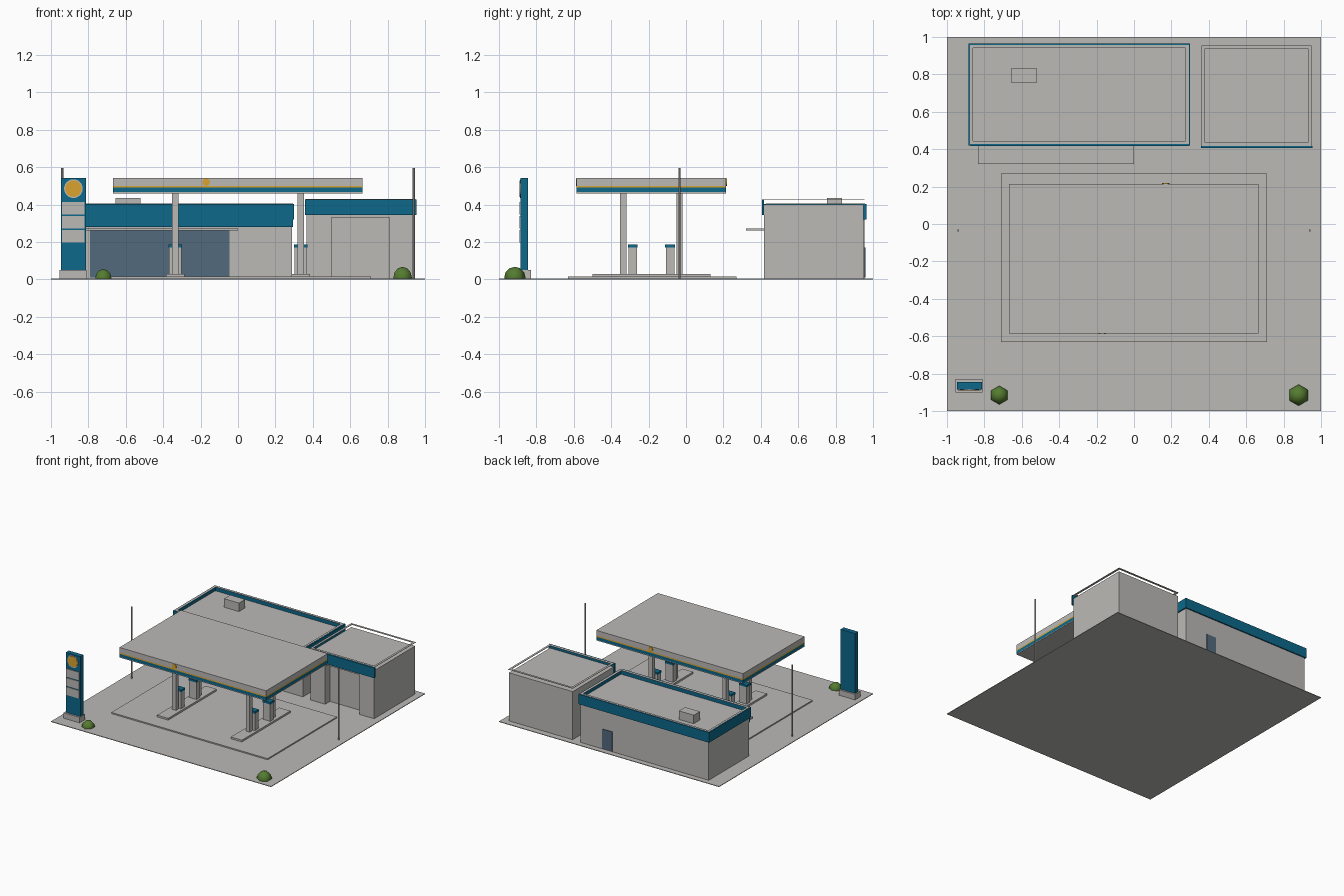
import bpy, bmesh, math

cube = bpy.data.objects.get("Cube")
if cube:
    bpy.data.objects.remove(cube, do_unlink=True)


def material(name, rgb):
    m = bpy.data.materials.new(name)
    m.use_nodes = True
    m.diffuse_color = (*rgb, 1)
    m.node_tree.nodes["Principled BSDF"].inputs["Base Color"].default_value = (*rgb, 1)
    return m


GREY = material("concrete grey", (0.50, 0.49, 0.47))
TEAL = material("teal", (0.004, 0.14, 0.26))
YELLOW = material("amber yellow", (0.70, 0.37, 0.03))
GLASS = material("window blue", (0.084, 0.144, 0.20))
GREEN = material("shrub green", (0.09, 0.20, 0.03))


def finish(name, bm, mat):
    me = bpy.data.meshes.new(name)
    bm.normal_update()
    bm.to_mesh(me)
    bm.free()
    me.materials.append(mat)
    ob = bpy.data.objects.new(name, me)
    bpy.context.collection.objects.link(ob)
    return ob


def add_box(bm, x, y, z):
    verts = bmesh.ops.create_cube(bm, size=1)["verts"]
    for v in verts:
        for i, (lo, hi) in enumerate((x, y, z)):
            v.co[i] = hi if v.co[i] > 0 else lo


def box(name, x, y, z, mat=GREY):
    bm = bmesh.new()
    add_box(bm, x, y, z)
    return finish(name, bm, mat)


def ring(name, x, y, z, t, mat):
    """Rectangular frame of wall thickness t."""
    bm = bmesh.new()
    for ys in ((y[0], y[0] + t), (y[1] - t, y[1])):
        add_box(bm, x, ys, z)
    for xs in ((x[0], x[0] + t), (x[1] - t, x[1])):
        add_box(bm, xs, (y[0] + t, y[1] - t), z)
    return finish(name, bm, mat)


def cylinder(name, at, r, depth, mat, sides=24, upright=True):
    bm = bmesh.new()
    bmesh.ops.create_cone(bm, cap_ends=True, segments=sides, radius1=r, radius2=r, depth=depth)
    ob = finish(name, bm, mat)
    ob.location = at
    if not upright:
        ob.rotation_euler.x = math.pi / 2
    return ob


# Ground and forecourt
box("ground", (-1, 1), (-1, 1), (0, 0.005))
box("forecourt_slab", (-0.71, 0.71), (-0.63, 0.27), (0.005, 0.015))

# Canopy in stacked colour bands
cx, cy = (-0.668, 0.665), (-0.585, 0.215)
for name, z, mat in (("canopy_soffit", (0.46, 0.466), GREY),
                     ("canopy_teal_band", (0.466, 0.49), TEAL),
                     ("canopy_yellow_stripe", (0.49, 0.50), YELLOW),
                     ("canopy_top", (0.50, 0.543), GREY)):
    box(name, cx, cy, z, mat)
for side, y in ((-1, cy[0]), (1, cy[1])):
    cylinder("canopy_badge", (side * 0.17, y, 0.52), 0.02, 0.008, YELLOW, upright=False)

# Pump islands with columns and pumps
for x in (-0.335, 0.335):
    box("pump_island", (x - 0.05, x + 0.05), (-0.5, 0.13), (0.015, 0.03))
    for y in (-0.335, -0.035):
        box("canopy_column", (x - 0.018, x + 0.018), (y - 0.017, y + 0.017), (0.03, 0.46))
    for y in (-0.285, -0.085):
        box("pump_body", (x - 0.033, x + 0.033), (y - 0.023, y + 0.023), (0.03, 0.17))
        box("pump_cap", (x - 0.036, x + 0.036), (y - 0.026, y + 0.026), (0.17, 0.186), TEAL)

# Store with parapet fascia
box("store_walls", (-0.875, 0.29), (0.43, 0.955), (0.005, 0.365))
ring("store_fascia", (-0.885, 0.30), (0.42, 0.965), (0.32, 0.403), 0.01, TEAL)
box("store_front_fascia", (-0.875, 0.295), (0.416, 0.43), (0.28, 0.403), TEAL)
ring("store_coping", (-0.878, 0.293), (0.427, 0.958), (0.402, 0.405), 0.018, GREY)
box("store_window", (-0.79, -0.045), (0.423, 0.43), (0.01, 0.26), GLASS)
box("store_awning", (-0.835, 0), (0.32, 0.43), (0.262, 0.273))
box("store_back_door", (0.0, 0.09), (0.955, 0.96), (0.01, 0.17), GLASS)
box("roof_unit", (-0.655, -0.52), (0.755, 0.835), (0.365, 0.435))

# Service bay with recessed door
box("bay_walls", (0.365, 0.945), (0.48, 0.95), (0.005, 0.40))
for name, x, z in (("bay_left_pier", (0.81, 0.945), (0.005, 0.40)),
                   ("bay_right_pier", (0.365, 0.5), (0.005, 0.40)),
                   ("bay_lintel", (0.5, 0.81), (0.33, 0.40))):
    box(name, x, (0.418, 0.48), z)
box("bay_fascia", (0.358, 0.955), (0.406, 0.418), (0.345, 0.428), TEAL)
ring("bay_coping", (0.362, 0.948), (0.418, 0.955), (0.427, 0.43), 0.018, GREY)

# Roadside sign
box("sign_base", (-0.955, -0.81), (-0.90, -0.83), (0.005, 0.05))
box("sign_pylon", (-0.946, -0.814), (-0.885, -0.845), (0.05, 0.542), TEAL)
for z in (0.197, 0.272, 0.347):
    box("sign_panel", (-0.94, -0.82), (-0.89, -0.885), (z, z + 0.066))
cylinder("sign_disc_rim", (-0.88, -0.886, 0.485), 0.05, 0.005, GREY, upright=False)
cylinder("sign_disc", (-0.88, -0.888, 0.485), 0.044, 0.006, YELLOW, upright=False)

# Light poles
for x in (-0.94, 0.94):
    cylinder("light_pole", (x, -0.035, 0.30), 0.006, 0.59, GREY, sides=8)

# Shrubs
for x, r in ((-0.72, 0.05), (0.88, 0.057)):
    bm = bmesh.new()
    bmesh.ops.create_uvsphere(bm, u_segments=6, v_segments=6, radius=r)
    bmesh.ops.bisect_plane(bm, geom=bm.verts[:] + bm.edges[:] + bm.faces[:], clear_inner=True,
                           plane_co=(0, 0, -0.005), plane_no=(0, 0, 1))
    for f in bm.faces:
        f.smooth = True
    finish("shrub", bm, GREEN).location = (x, -0.915, 0.01 if r > 0.05 else 0.005)

# Reversed box extents are corrected by recalculating outward normals
for ob in bpy.context.collection.objects:
    if ob.type == "MESH" and ob.name.startswith("sign"):
        bm = bmesh.new()
        bm.from_mesh(ob.data)
        bmesh.ops.recalc_face_normals(bm, faces=bm.faces)
        bm.to_mesh(ob.data)
        bm.free()
